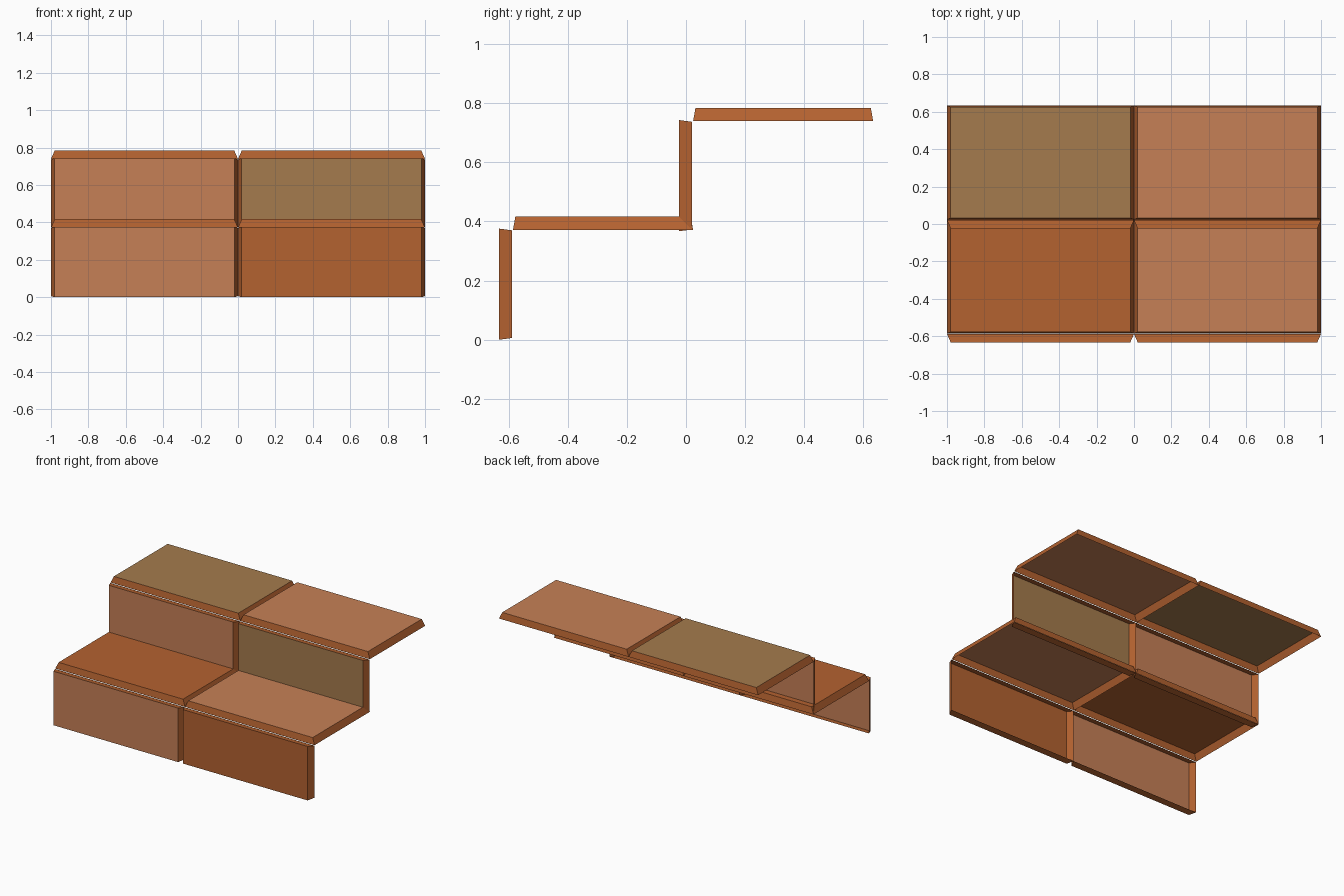
import bpy

if "Cube" in bpy.data.objects:
    bpy.data.objects.remove(bpy.data.objects["Cube"])

STEP_Y, STEP_Z = 0.609, 0.367   # run and rise of one step
DEPTH = 0.045                   # depth of the skirt behind each tile face


def srgb(r, g, b):
    def lin(c):
        c /= 255
        return c / 12.92 if c <= 0.04045 else ((c + 0.055) / 1.055) ** 2.4
    return (lin(r), lin(g), lin(b), 1)


def material(name, rgb):
    m = bpy.data.materials.new(name)
    m.diffuse_color = srgb(*rgb)
    m.use_nodes = True
    m.node_tree.nodes["Principled BSDF"].inputs["Base Color"].default_value = m.diffuse_color
    return m


terracotta = material("terracotta", (180, 98, 48))
pink_clay = material("pink_clay", (198, 128, 86))
olive_clay = material("olive_clay", (165, 123, 77))


def tile(name, face_rect, rim_rect, place, face_mat):
    """Open-backed tile: one flat face and four slanted skirts behind it."""
    def ring(rect, w):
        u0, u1, v0, v1 = rect
        return [place(u, v, w) for u, v in
                ((u0, v0), (u1, v0), (u1, v1), (u0, v1))]
    verts = ring(face_rect, 0) + ring(rim_rect, -DEPTH)
    faces = [(0, 1, 2, 3)]
    for i in range(4):
        j = (i + 1) % 4
        faces.append((i, i + 4, j + 4, j))
    mesh = bpy.data.meshes.new(name)
    mesh.from_pydata(verts, [], faces)
    mesh.materials.append(terracotta)
    mesh.materials.append(face_mat)
    mesh.polygons[0].material_index = 1
    mesh.update()
    obj = bpy.data.objects.new(name, mesh)
    bpy.context.collection.objects.link(obj)


# face colours as (left, right) for each step
riser_colours = [(pink_clay, terracotta), (pink_clay, olive_clay)]
tread_colours = [(terracotta, pink_clay), (olive_clay, pink_clay)]

for s, level in enumerate(("lower", "upper")):
    y = -0.633 + s * STEP_Y      # front of the riser
    z = s * STEP_Z               # bottom of the riser
    for i, side in enumerate(("left", "right")):
        x0 = i - 1.0
        x1 = x0 + 1.0
        # upright riser, facing the front
        tile(f"{level}_{side}_riser",
             (x0 + 0.02, x1 - 0.02, z, z + 0.376),
             (x0, x1, z + 0.006, z + 0.37),
             lambda u, v, w: (u, y - w, v), riser_colours[s][i])
        # flat tread, facing up
        ty, tz = y + 0.048, z + 0.417
        tile(f"{level}_{side}_tread",
             (x0 + 0.02, x1 - 0.02, ty + 0.008, ty + 0.601),
             (x0, x1, ty, ty + 0.609),
             lambda u, v, w: (u, v, tz + w), tread_colours[s][i])
